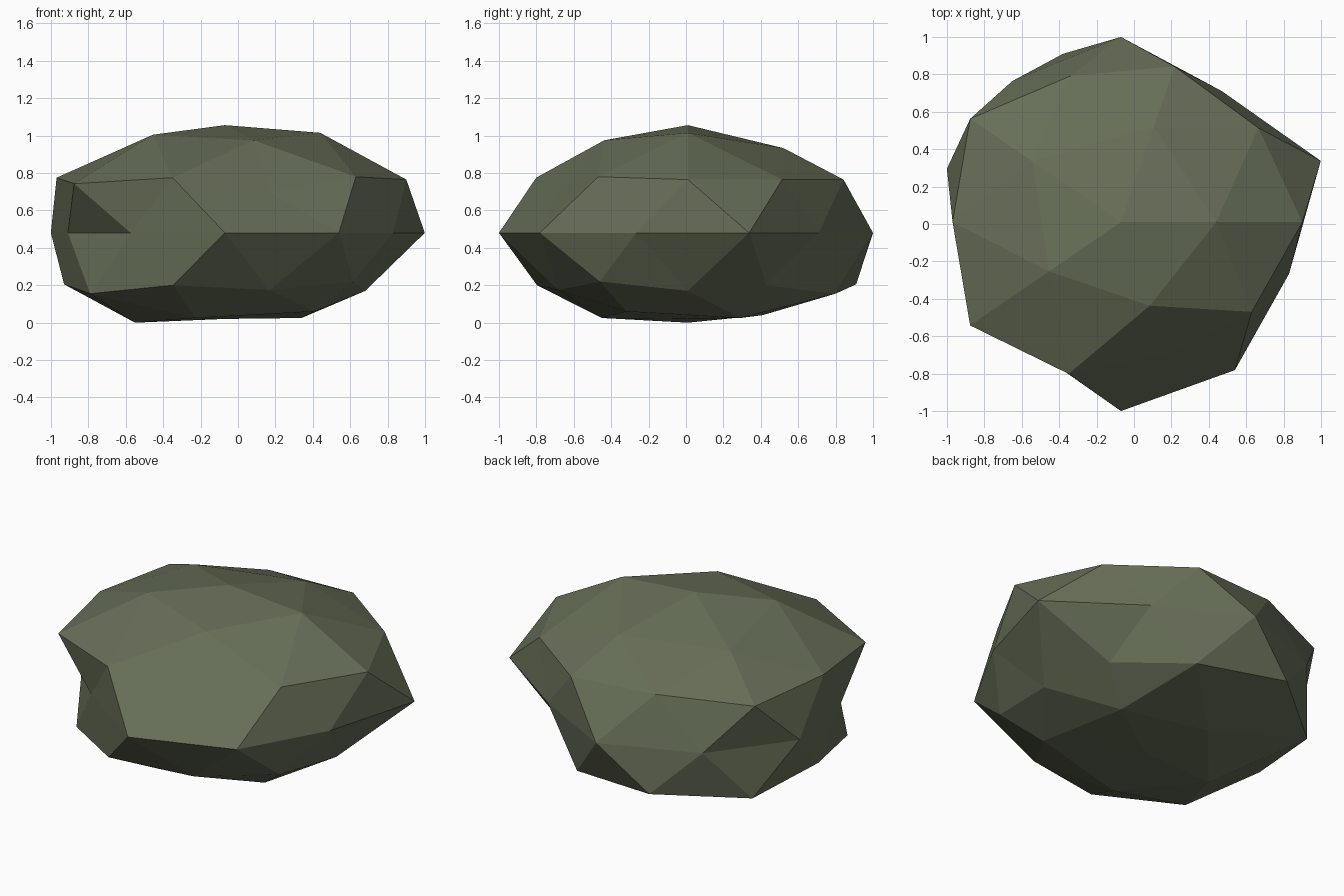
import bpy, bmesh, math

if "Cube" in bpy.data.objects:
    bpy.data.objects.remove(bpy.data.objects["Cube"])

# Rings of the boulder: angle in degrees -> (horizontal radius, height)
UPPER_CAP = {0: (.481, 1.015), 72: (.538, .933), 144: (.552, .935),
             216: (.448, 1.005), 288: (.47, .975)}
UPPER = {0: (.915, .765), 36: (.857, .765), 72: (.875, .765), 108: (.822, .78),
         144: (.94, .76), 180: (.849, .775), 216: (.94, .743), 252: (.853, .775),
         288: (.74, .696), 324: (.816, .78)}
WAIST = {18: 1.06, 54: .866, 90: .99, 126: .932, 162: .923,
         198: .833, 234: .81, 270: 1.01, 306: .978, 342: .892}
LOWER = {0: (.708, .17), 36: (.715, .2), 72: (.83, .155), 108: (.946, .205),
         144: (.9, .16), 180: (.811, .205), 216: (.84, .155), 252: (.848, .2),
         288: (.73, .175), 324: (.8, .22)}
LOWER_CAP = {36: (.478, .025), 108: (.42, .04), 180: (.453, 0),
             252: (.484, .025), 324: (.56, .06)}


def ring_point(co):
    """Radius and height for one vertex of the unit icosphere."""
    deg = round(math.degrees(math.atan2(co.y, co.x)) / 18) * 18 % 360
    if abs(co.z) > .95:
        return deg, (0, 1.056 if co.z > 0 else .02)
    if abs(co.z) < .1:
        return deg, (WAIST[deg], .48)
    if abs(co.z) > .7:
        return deg, (UPPER_CAP if co.z > 0 else LOWER_CAP)[deg]
    return deg, (UPPER if co.z > 0 else LOWER)[deg]


# Boulder: a coarse icosphere with each ring pushed in or out
bm = bmesh.new()
bmesh.ops.create_icosphere(bm, subdivisions=2, radius=1)
for v in bm.verts:
    deg, (radius, height) = ring_point(v.co.normalized())
    a = math.radians(deg)
    v.co = (-.07 + 1.06 * radius * math.cos(a), .01 + radius * math.sin(a), height)
bmesh.ops.recalc_face_normals(bm, faces=bm.faces)

mesh = bpy.data.meshes.new("boulder")
bm.to_mesh(mesh)
bm.free()

stone = bpy.data.materials.new("mossy grey stone")
stone.diffuse_color = (.133, .155, .095, 1)
stone.use_nodes = True
stone.node_tree.nodes["Principled BSDF"].inputs["Base Color"].default_value = stone.diffuse_color
mesh.materials.append(stone)
boulder = bpy.data.objects.new("boulder", mesh)
bpy.context.collection.objects.link(boulder)
